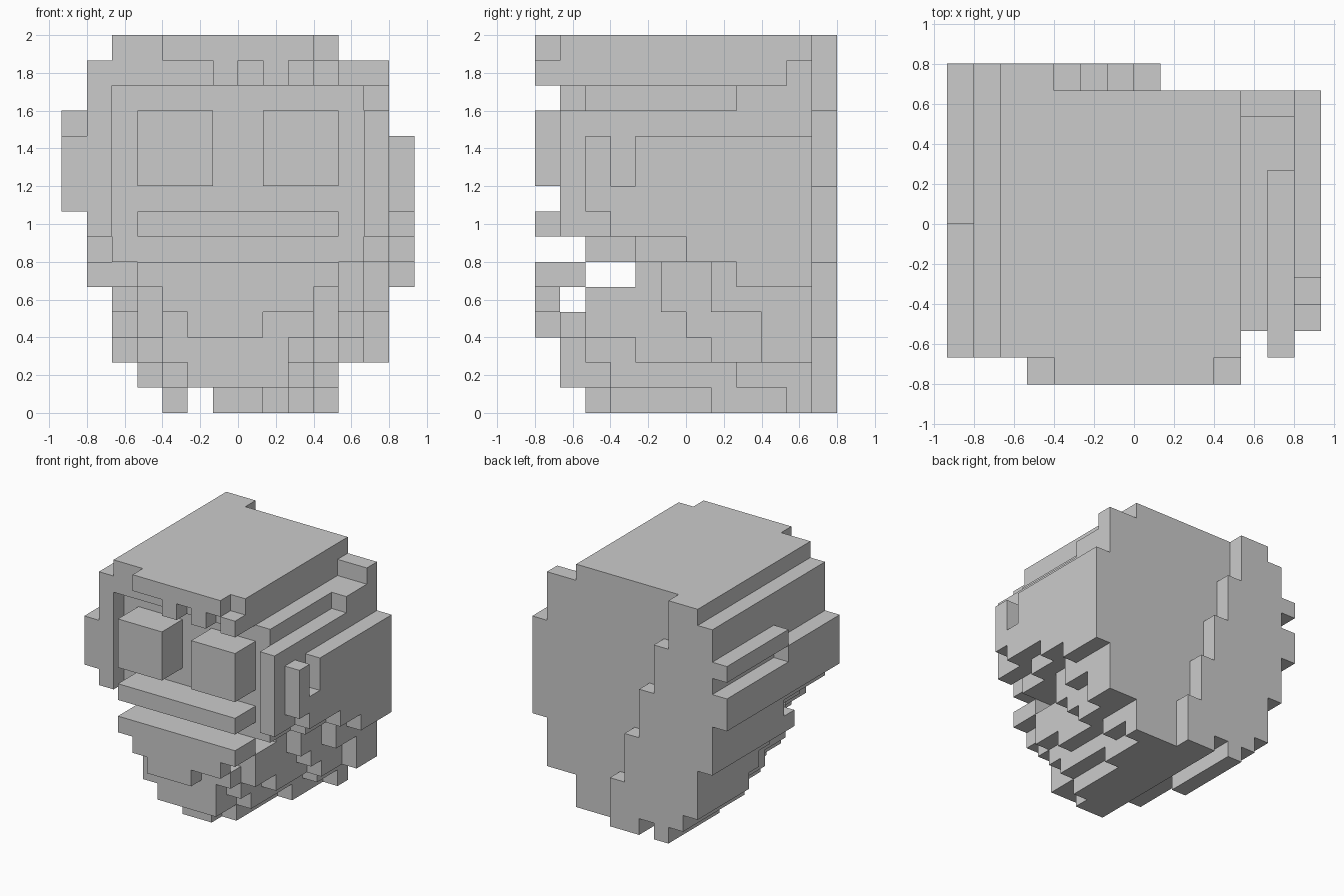
import bpy, bmesh

if "Cube" in bpy.data.objects:
    bpy.data.objects.remove(bpy.data.objects["Cube"])

U = 2 / 15                      # voxel size; grid is 14 x 12 x 15
parts = {}                      # voxel -> part name


def box(part, x0, x1, y0, y1, z0, z1):
    for x in range(x0, x1):
        for y in range(y0, y1):
            for z in range(z0, z1):
                parts.setdefault((x, y, z), part)


# Eyes, mouth and fringe with three teeth
for x in (3, 8):
    box("eyes", x, x + 3, 0, 2, 9, 12)
box("mouth", 3, 11, 0, 2, 7, 8)
box("fringe", 4, 10, 0, 1, 14, 15)
for x in (6, 8, 10):
    box("fringe", x, x + 1, 0, 1, 13, 14)

# Upper lip and chin plate
box("chin_plate", 3, 11, 0, 2, 5, 6)
box("chin_plate", 4, 10, 0, 1, 4, 5)
box("chin_plate", 5, 8, 0, 1, 3, 4)

# Skull: crown, recessed face, side frames
box("skull", 2, 11, 1, 11, 13, 15)
box("skull", 2, 12, 2, 11, 6, 13)
box("skull", 1, 2, 1, 11, 7, 14)
box("skull", 1, 2, 5, 11, 6, 7)
box("skull", 12, 13, 1, 11, 7, 12)
box("skull", 12, 13, 8, 11, 12, 13)
box("skull", 12, 13, 4, 11, 6, 7)
box("skull", 11, 13, 10, 11, 13, 14)

# Right ear with notch and stepped lower edge
box("right_ear", 13, 14, 2, 3, 8, 11)
box("right_ear", 13, 14, 2, 11, 8, 9)
box("right_ear", 13, 14, 4, 11, 9, 11)
for y, z in ((3, 7), (6, 6), (8, 5)):
    box("right_ear", 13, 14, y, 11, z, z + 1)

# Left ear with groove
box("left_ear", 0, 1, 1, 11, 8, 10)
box("left_ear", 0, 1, 1, 6, 10, 11)
box("left_ear", 0, 1, 6, 11, 11, 12)

# Jaw: each row is widening steps (x0, x1, front y)
jaw = {
    5: ((1, 12, 4), (2, 12, 5), (2, 13, 7)),
    4: ((3, 11, 2), (2, 12, 5), (2, 13, 7)),
    3: ((4, 10, 1), (3, 11, 2), (2, 12, 6), (2, 13, 9)),
    2: ((4, 9, 1), (4, 10, 2), (3, 11, 4), (2, 12, 7), (2, 13, 9)),
    1: ((5, 9, 1), (4, 10, 3), (3, 10, 6), (3, 11, 8)),
    0: ((6, 8, 2), (6, 9, 3), (6, 10, 7), (4, 5, 7), (6, 11, 10)),
}
jaw[5] = ((3, 11, 4), (1, 11, 4), (1, 12, 5), (1, 13, 7))
for z, steps in jaw.items():
    for x0, x1, y in steps:
        box("jaw", x0, x1, y, 11, z, z + 1)

# Back panel with a stepped diagonal edge
left_edge = (4, 3, 2, 2, 2, 1, 1, 1, 0, 0, 1, 0, 1, 1, 2)
for z, x0 in enumerate(left_edge):
    box("back_panel", x0, 8 - z // 3, 11, 12, z, z + 1)
parts.pop((5, 11, 0), None)

# Mesh the exposed faces of each part
CORNERS = ((0, 0), (1, 0), (1, 1), (0, 1))
for name in sorted(set(parts.values())):
    bm = bmesh.new()
    for cell in [c for c, p in parts.items() if p == name]:
        for axis in range(3):
            for side in (0, 1):
                other = list(cell)
                other[axis] += 2 * side - 1
                if tuple(other) in parts:
                    continue
                vs = []
                for a, b in CORNERS if side else CORNERS[::-1]:
                    p = list(cell)
                    p[axis] += side
                    p[(axis + 1) % 3] += a
                    p[(axis + 2) % 3] += b
                    vs.append(bm.verts.new(((p[0] - 7) * U, (p[1] - 6) * U, p[2] * U)))
                bm.faces.new(vs)
    bmesh.ops.remove_doubles(bm, verts=bm.verts, dist=0.001)
    bmesh.ops.dissolve_limit(bm, angle_limit=0.01, verts=bm.verts, edges=bm.edges)
    mesh = bpy.data.meshes.new(name)
    bm.to_mesh(mesh)
    bm.free()
    bpy.context.collection.objects.link(bpy.data.objects.new(name, mesh))
